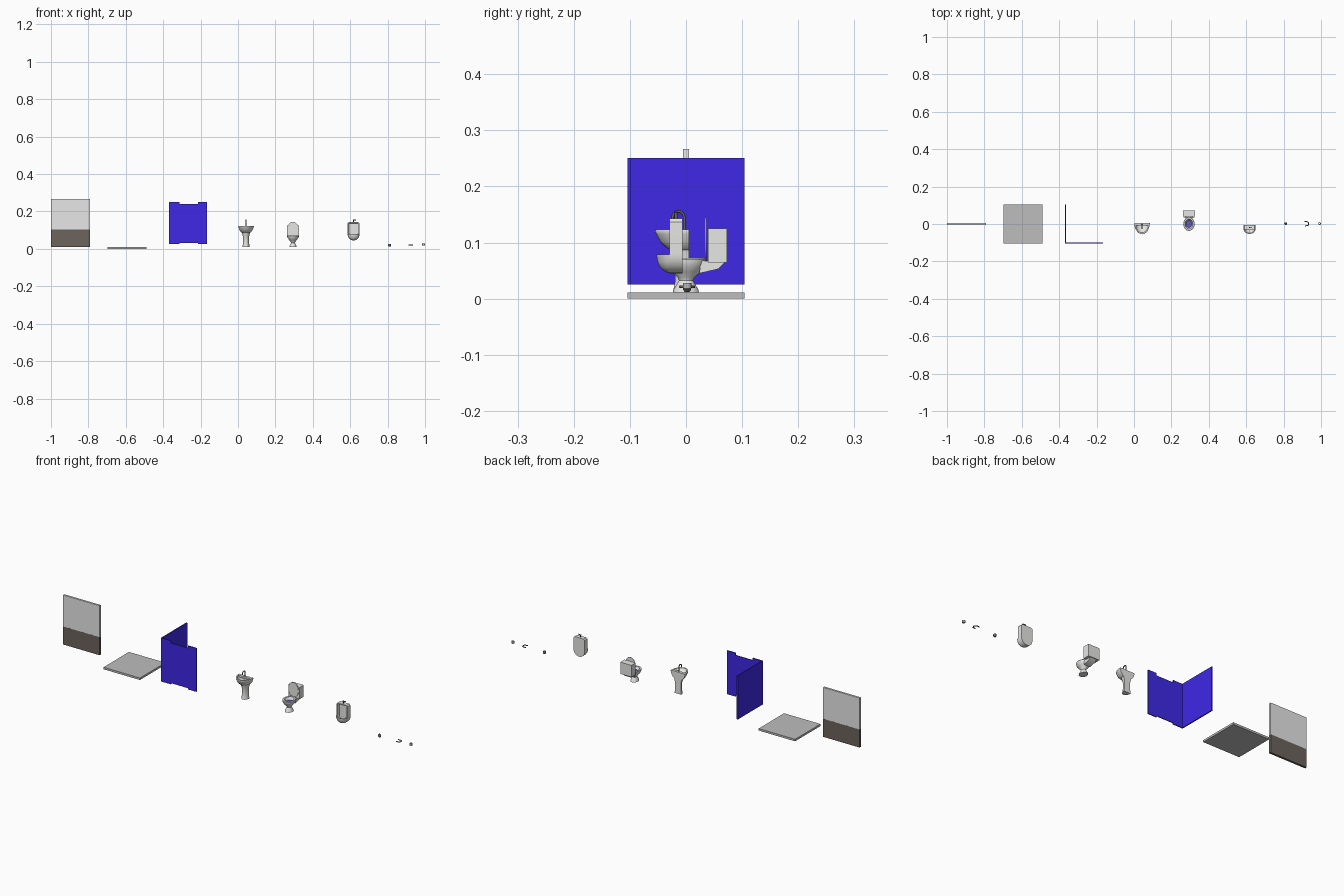
import bpy, bmesh, math
from math import pi, sin, cos

if "Cube" in bpy.data.objects:
    bpy.data.objects.remove(bpy.data.objects["Cube"])


def mat(name, r, g, b):
    m = bpy.data.materials.new(name)
    m.diffuse_color = (r, g, b, 1)
    m.use_nodes = True
    m.node_tree.nodes["Principled BSDF"].inputs["Base Color"].default_value = m.diffuse_color
    return m


WHITE = mat("white ceramic", 0.8, 0.8, 0.78)
PAINT = mat("wall paint", 0.8, 0.8, 0.8)
TILE = mat("floor grey", 0.51, 0.51, 0.51)
BROWN = mat("dark wainscot", 0.15, 0.126, 0.11)
BLUE = mat("partition blue", 0.05, 0.021, 0.8)
WATER = mat("water blue", 0.12, 0.1, 0.6)
METAL = mat("dark metal", 0.14, 0.13, 0.12)


def finish(name, bm, material, smooth=True):
    bmesh.ops.recalc_face_normals(bm, faces=bm.faces)
    me = bpy.data.meshes.new(name)
    bm.to_mesh(me)
    bm.free()
    me.materials.append(material)
    ob = bpy.data.objects.new(name, me)
    bpy.context.collection.objects.link(ob)
    if smooth:
        bpy.ops.object.select_all(action='DESELECT')
        ob.select_set(True)
        bpy.context.view_layer.objects.active = ob
        bpy.ops.object.shade_smooth_by_angle(angle=math.radians(35))
    return ob


def box(name, x, y, z, material):
    """Box from (min, max) pairs."""
    bm = bmesh.new()
    bmesh.ops.create_cube(bm, size=1)
    for v in bm.verts:
        v.co = [lo + (c + 0.5) * (hi - lo) for c, (lo, hi) in zip(v.co, (x, y, z))]
    return finish(name, bm, material, False)


def lathe(name, profile, centre, sx, sy, material, half=False, back=0, seg=32):
    """Turn (r, z) points about z; half keeps the front and closes the back
    with the first `back` profile points."""
    bm = bmesh.new()
    n = seg // 2 if half else seg
    cols = n + 1 if half else n
    rings = [[bm.verts.new((centre[0] + r * sx * cos(pi + 2 * pi * i / seg),
                            centre[1] + r * sy * sin(pi + 2 * pi * i / seg), z))
              for i in range(cols)] for r, z in profile]
    for a, b in zip(rings, rings[1:]):
        for i in range(n):
            j = (i + 1) % cols
            bm.faces.new((a[i], a[j], b[j], b[i]))
    if half and back:
        bm.faces.new([r[0] for r in rings[:back]] + [r[-1] for r in reversed(rings[:back])])
    bmesh.ops.remove_doubles(bm, verts=bm.verts, dist=1e-6)
    return finish(name, bm, material)


def prism(name, outline, axis, lo, hi, material, recess=None):
    """Extrude a 2D outline along x ('x': points are y,z) or y ('y': points are x,z)."""
    def put(p, d):
        return (d, p[0], p[1]) if axis == 'x' else (p[0], d, p[1])
    bm = bmesh.new()
    a = [bm.verts.new(put(p, lo)) for p in outline]
    b = [bm.verts.new(put(p, hi)) for p in outline]
    front = bm.faces.new(a)
    bm.faces.new(b)
    for i in range(len(a)):
        j = (i + 1) % len(a)
        bm.faces.new((a[i], a[j], b[j], b[i]))
    if recess:
        bmesh.ops.recalc_face_normals(bm, faces=bm.faces)
        bmesh.ops.inset_region(bm, faces=[front], thickness=recess[0])
        inner = bmesh.ops.inset_region(bm, faces=[front], thickness=0.001)
        bmesh.ops.translate(bm, verts=front.verts, vec=(0, recess[1], 0))
    return finish(name, bm, material)


def tube(name, points, radius, material):
    cu = bpy.data.curves.new(name, 'CURVE')
    cu.dimensions = '3D'
    cu.bevel_depth = radius
    cu.bevel_resolution = 2
    cu.use_fill_caps = True
    sp = cu.splines.new('POLY')
    sp.points.add(len(points) - 1)
    for p, q in zip(sp.points, points):
        p.co = (*q, 1)
    cu.materials.append(material)
    ob = bpy.data.objects.new(name, cu)
    bpy.context.collection.objects.link(ob)


G = 0.0105  # floor level

# Wall sample with wainscot, and floor slab
box("wall_upper", (-1, -0.791), (-0.0053, 0.0053), (0.104, 0.267), PAINT)
box("wall_wainscot", (-1, -0.791), (-0.0055, 0.0055), (G, 0.104), BROWN)
box("floor_slab", (-0.699, -0.49), (-0.104, 0.104), (0, G), TILE)

# Cubicle: side panel, two posts and a door
box("cubicle_side", (-0.37, -0.364), (-0.104, 0.104), (0.025, 0.251), BLUE)
for side, x in (("left", (-0.364, -0.312)), ("right", (-0.215, -0.166))):
    box("cubicle_post_" + side, x, (-0.104, -0.099), (0.025, 0.251), BLUE)
box("cubicle_door", (-0.3125, -0.2145), (-0.1035, -0.0995), (0.031, 0.239), BLUE)

# Sink
SX = 0.043
lathe("sink_basin", [(0, 0.082), (0.4, 0.083), (0.66, 0.09), (0.86, 0.102), (0.97, 0.115),
                     (1, 0.119), (0.99, 0.123), (0.86, 0.123), (0.78, 0.115), (0.55, 0.105),
                     (0, 0.1)],
      (SX, 0.005), 0.0415, 0.06, WHITE, half=True, back=7)
box("sink_ledge", (SX - 0.038, SX + 0.038), (-0.009, 0.005), (0.114, 0.123), WHITE)
lathe("sink_pedestal", [(0, G), (0.019, G), (0.0165, 0.03), (0.0165, 0.065), (0.022, 0.088), (0, 0.088)],
      (SX, 0.005), 1, 1.5, WHITE, half=True, back=6)
tube("sink_tap", [(SX, -0.003, 0.122), (SX, -0.003, 0.145)]
     + [(SX, -0.0135 + 0.0105 * cos(a * pi / 6), 0.145 + 0.0105 * sin(a * pi / 6)) for a in range(1, 7)]
     + [(SX, -0.024, 0.139)], 0.0024, METAL)

# Toilet
TX = 0.294
lathe("toilet_bowl", [(0, G), (0.0235, G), (0.0215, 0.017), (0.0125, 0.032), (0.015, 0.038),
                      (0.026, 0.048), (0.034, 0.059), (0.036, 0.066), (0.0365, 0.07), (0.035, 0.072),
                      (0.026, 0.072), (0.023, 0.063), (0.013, 0.052), (0, 0.05)],
      (TX, 0), 0.83, 1, WHITE)
lathe("toilet_water", [(0, 0.0585), (0.0195, 0.0585)], (TX, 0), 0.83, 1, WATER)
prism("toilet_neck", [(0.024, 0.045), (0.058, 0.053), (0.07, 0.065), (0.026, 0.068)],
      'x', TX - 0.018, TX + 0.018, WHITE)
box("toilet_tank", (TX - 0.032, TX + 0.032), (0.039, 0.073), (0.064, 0.125), WHITE)
prism("toilet_lid", [(TX + 0.029 * cos(a * pi / 12), 0.107 + 0.038 * sin(a * pi / 12)) for a in range(24)],
      'y', 0.0335, 0.0365, WHITE)

# Urinal
UX = 0.618
outline = [(UX + 0.032 * cos(pi + a * pi / 16), 0.079 + 0.034 * sin(pi + a * pi / 16)) for a in range(17)]
outline += [(UX + 0.032, 0.137), (UX + 0.026, 0.143), (UX - 0.026, 0.143), (UX - 0.032, 0.137)]
prism("urinal_body", outline, 'y', -0.029, -0.006, WHITE, recess=(0.006, 0.013))
lathe("urinal_bowl", [(0, 0.045), (0.38, 0.048), (0.71, 0.055), (0.92, 0.066), (1, 0.079),
                      (0.82, 0.079), (0.7, 0.068), (0.4, 0.06), (0, 0.058)],
      (UX, -0.028), 0.032, 0.025, WHITE, half=True)
tube("flush_pipe", [(UX, -0.018, 0.142), (UX, -0.018, 0.155)], 0.003, METAL)
tube("flush_handle", [(UX - 0.004, -0.018, 0.154), (UX + 0.014, -0.018, 0.154)], 0.002, METAL)

# Small fittings: door knob, bent paper holder and paper roll
lathe("door_knob", [(0, 0.012), (0.005, 0.012), (0.008, 0.016), (0.008, 0.023), (0.005, 0.027), (0, 0.027)],
      (0.811, 0.002), 1, 0.9, METAL, seg=16)
tube("paper_holder", [(0.911, 0.013, 0.021), (0.922, 0.014, 0.021), (0.932, 0.008, 0.021),
                      (0.934, 0, 0.021), (0.93, -0.008, 0.021), (0.915, -0.01, 0.021)], 0.0025, METAL)
lathe("paper_roll", [(0.003, 0.018), (0.0075, 0.018), (0.0075, 0.028), (0.003, 0.028), (0.003, 0.018)],
      (0.9925, 0.002), 1, 1, TILE, seg=16)
